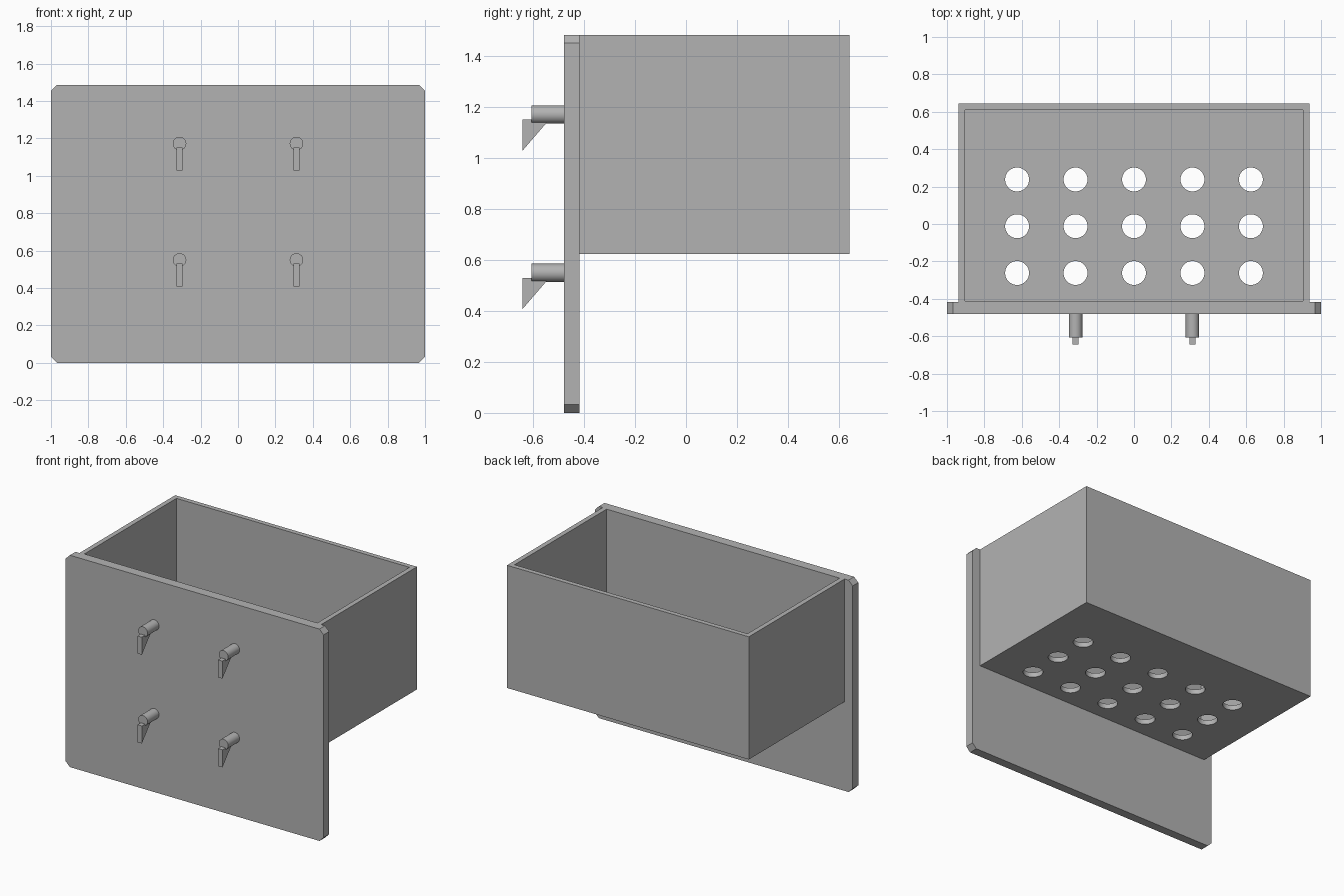
import bpy, bmesh, math
from mathutils import Matrix, Vector

old = bpy.data.objects.get("Cube")
if old:
    bpy.data.objects.remove(old, do_unlink=True)

grey = bpy.data.materials.new("plain grey")
grey.use_nodes = True
GREY = (0.45, 0.45, 0.45, 1)
grey.diffuse_color = GREY
grey.node_tree.nodes["Principled BSDF"].inputs["Base Color"].default_value = GREY


def make_object(name, bm):
    bmesh.ops.recalc_face_normals(bm, faces=bm.faces)
    mesh = bpy.data.meshes.new(name)
    bm.to_mesh(mesh)
    bm.free()
    mesh.materials.append(grey)
    obj = bpy.data.objects.new(name, mesh)
    bpy.context.collection.objects.link(obj)
    return obj


def add_box(bm, low, high):
    low, high = Vector(low), Vector(high)
    move = Matrix.Translation((low + high) / 2) @ Matrix.Diagonal((*(high - low), 1))
    bmesh.ops.create_cube(bm, size=1, matrix=move)


def add_cylinder(bm, center, radius, length, turn=Matrix()):
    bmesh.ops.create_cone(bm, cap_ends=True, segments=40, radius1=radius, radius2=radius,
                          depth=length, matrix=Matrix.Translation(center) @ turn)


def extrude_profile(bm, points, offset):
    face = bm.faces.new([bm.verts.new(p) for p in points])
    out = bmesh.ops.extrude_face_region(bm, geom=[face])
    moved = [g for g in out["geom"] if isinstance(g, bmesh.types.BMVert)]
    bmesh.ops.translate(bm, verts=moved, vec=offset)


def smooth(obj):
    bpy.ops.object.select_all(action="DESELECT")
    obj.select_set(True)
    bpy.context.view_layer.objects.active = obj
    bpy.ops.object.shade_smooth_by_angle(angle=math.radians(30))


def cut(obj, cutter):
    cutter.hide_render = True
    mod = obj.modifiers.new("cut", "BOOLEAN")
    mod.operation, mod.solver, mod.object = "DIFFERENCE", "EXACT", cutter
    bpy.context.view_layer.objects.active = obj
    bpy.ops.object.modifier_apply(modifier=mod.name)
    bpy.data.objects.remove(cutter, do_unlink=True)


TOP, FLOOR, WALL = 1.485, 0.625, 0.034
FRONT, JOINT, BACK = -0.48, -0.418, 0.643
PEG_X, HALF = 0.3125, 0.9375

# Front plate with clipped corners
bm = bmesh.new()
c = 0.032
extrude_profile(bm, [(x, FRONT, z) for x, z in (
    (-1 + c, 0), (1 - c, 0), (1, c), (1, TOP - c),
    (1 - c, TOP), (-1 + c, TOP), (-1, TOP - c), (-1, c))], (0, JOINT - FRONT, 0))
make_object("front_plate", bm)

# Open bin behind the plate
bm = bmesh.new()
add_box(bm, (-HALF, JOINT, FLOOR), (HALF, BACK, TOP))
bin_box = make_object("bin", bm)
bm = bmesh.new()
add_box(bm, (-HALF + WALL, JOINT + 0.007, FLOOR + WALL), (HALF - WALL, BACK - WALL, TOP + 1))
cut(bin_box, make_object("cavity_cutter", bm))

# Drain holes in the floor
bm = bmesh.new()
for column in range(-2, 3):
    for row in (-1, 0, 1):
        add_cylinder(bm, (column * PEG_X, -0.012 + row * 0.25, FLOOR), 0.064, 0.2)
cut(bin_box, make_object("hole_cutter", bm))
smooth(bin_box)

# Hanging pegs with hooked fins
for level, z in (("lower", 0.55), ("upper", 1.172)):
    for side, x in (("left", PEG_X), ("right", -PEG_X)):
        bm = bmesh.new()
        add_cylinder(bm, (x, -0.5435, z), 0.036, 0.127, Matrix.Rotation(math.pi / 2, 4, "X"))
        smooth(make_object(f"{level}_{side}_peg", bm))
        bm = bmesh.new()
        extrude_profile(bm, [(x - 0.017, y, z + dz) for y, dz in (
            (-0.643, -0.02), (-0.643, -0.143), (-0.537, -0.02))], (0.034, 0, 0))
        make_object(f"{level}_{side}_hook", bm)
